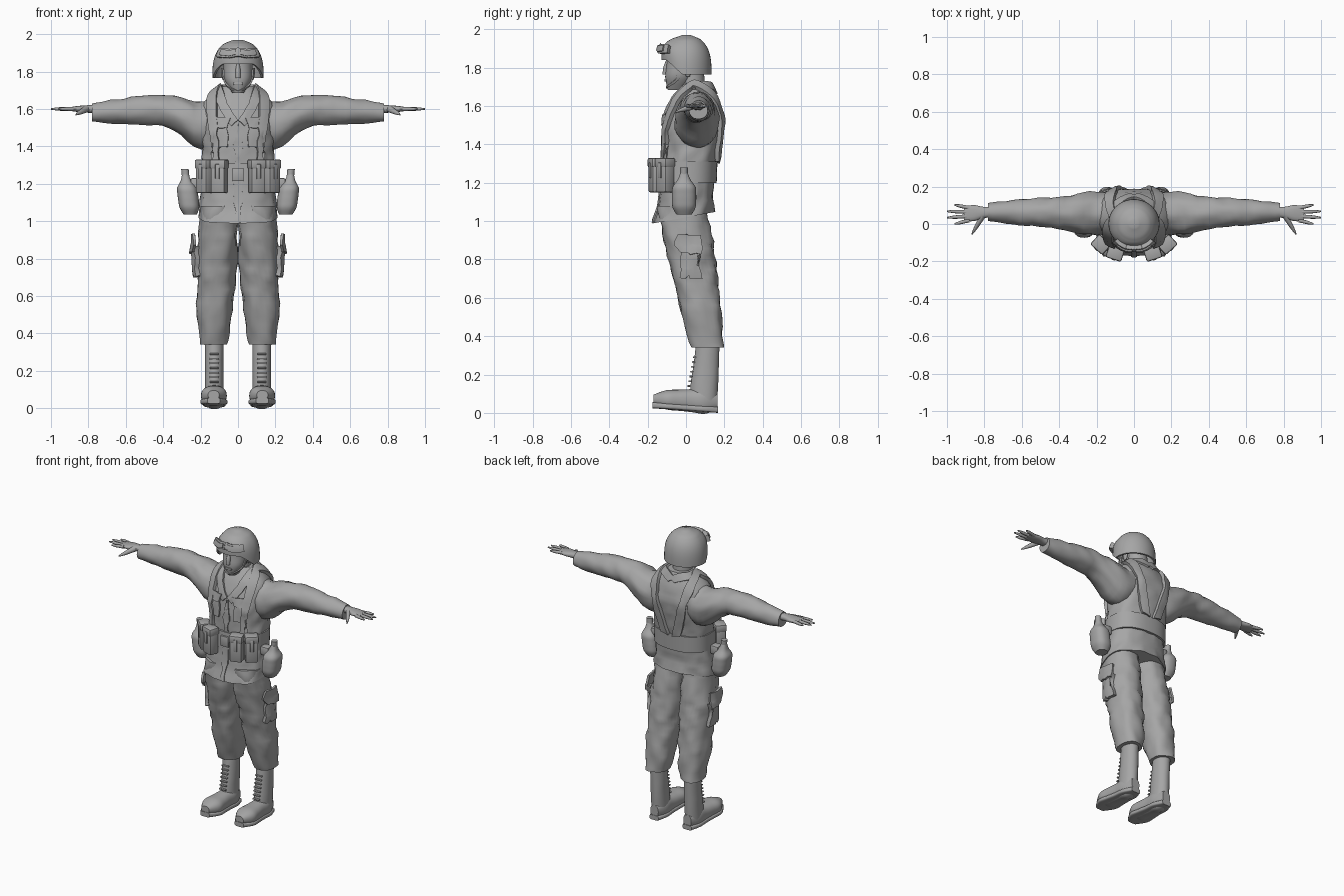
import bpy
import bmesh
import math
from mathutils import Vector, Matrix, noise

cube = bpy.data.objects.get("Cube")
if cube:
    bpy.data.objects.remove(cube, do_unlink=True)

grey = bpy.data.materials.new("plain grey")
grey.use_nodes = True
grey.diffuse_color = (.38, .38, .38, 1)
grey.node_tree.nodes["Principled BSDF"].inputs["Base Color"].default_value = grey.diffuse_color
parts = []


def finish(name, bm):
    """Turn a bmesh into a named, coloured object."""
    bmesh.ops.recalc_face_normals(bm, faces=bm.faces)
    mesh = bpy.data.meshes.new(name)
    bm.to_mesh(mesh)
    bm.free()
    mesh.materials.append(grey)
    obj = bpy.data.objects.new(name, mesh)
    bpy.context.collection.objects.link(obj)
    parts.append(obj)
    return obj


def mirrored(obj):
    """Repeat a part on the other side of the body."""
    obj.modifiers.new("Mirror", "MIRROR").use_mirror_merge = False
    return obj


def smooth_rings(rings, steps=4):
    """Catmull-Rom interpolation between cross-sections."""
    padded = [rings[0]] + rings + [rings[-1]]
    for a, b, c, d in zip(padded, padded[1:], padded[2:], padded[3:]):
        for i in range(steps):
            t = i / steps
            bend = a * 2 - b * 5 + c * 4 - d
            twist = b * 3 - a - c * 3 + d
            yield b + ((c - a) * t + bend * t ** 2 + twist * t ** 3) / 2
    yield rings[-1]


def loft(name, axis, start, end, widths, depths=None, power=2.0, folds=0.0,
         shell=0.0, warp=None, sides=32):
    """Skin evenly spaced oval cross-sections along a line from start to end."""
    bm = bmesh.new()
    first, second = [i for i in range(3) if i != axis]
    last = len(widths) - 1
    rings = []
    for i, (width, depth) in enumerate(zip(widths, depths or widths)):
        centre = Vector(start).lerp(Vector(end), i / last)
        rings.append(Vector((*centre, width, depth)))
    loops = []
    for ring in smooth_rings(rings):
        loop = []
        for k in range(sides):
            angle = math.tau * k / sides
            c, s = math.cos(angle), math.sin(angle)
            offset = Vector()
            offset[first] = math.copysign(abs(c) ** (2 / power), c) * ring[3]
            offset[second] = math.copysign(abs(s) ** (2 / power), s) * ring[4]
            p = Vector(ring[:3]) + offset
            # Cloth folds
            p += offset * folds * noise.noise(Vector((abs(p.x), p.y, p.z)) * 16)
            if warp:
                warp(p)
            loop.append(bm.verts.new(p))
        loops.append(loop)
    for low, high in zip(loops, loops[1:]):
        for k in range(sides):
            n = (k + 1) % sides
            bm.faces.new((low[k], low[n], high[n], high[k]))
    bm.faces.new(loops[-1])
    if not shell:
        bm.faces.new(loops[0])
    obj = finish(name, bm)
    if shell:
        obj.modifiers.new("Shell", "SOLIDIFY").thickness = shell
    return obj


def strip(name, target, thick, across, path, lift=0.0, along=8, cells=5):
    """A cloth strip that follows a path and lies on the surface of a target."""
    bm = bmesh.new()
    points = [Vector(p) for p in path]
    centres = [a.lerp(b, i / along) for a, b in zip(points, points[1:]) for i in range(along)]
    centres.append(points[-1])
    rows = [[bm.verts.new(centre + Vector(across) * (j / cells - .5)) for j in range(cells + 1)]
            for centre in centres]
    for low, high in zip(rows, rows[1:]):
        for j in range(cells):
            bm.faces.new((low[j], low[j + 1], high[j + 1], high[j]))
    obj = finish(name, bm)
    wrap = obj.modifiers.new("Wrap", "SHRINKWRAP")
    wrap.target = target
    wrap.wrap_mode = "ABOVE_SURFACE"
    wrap.offset = lift + thick * .4
    solid = obj.modifiers.new("Thickness", "SOLIDIFY")
    solid.thickness, solid.offset = thick, 0
    return obj


def box(name, place, size, turn=0.0, bevel=.01):
    """A bevelled box turned about the vertical."""
    bm = bmesh.new()
    rotation = Matrix.Rotation(math.radians(turn), 3, "Z")
    bmesh.ops.create_cube(bm, size=1, matrix=Matrix.LocRotScale(Vector(place), rotation, Vector(size)))
    obj = finish(name, bm)
    edge = obj.modifiers.new("Bevel", "BEVEL")
    edge.width, edge.segments = bevel, 2
    return obj


def raise_hem(p):
    """Lift the back of the jacket hem and drop the front."""
    p.z += p.y * .8 * max(0, 1.25 - p.z)


def droop_armpit(p):
    """Widen the sleeve down into the armpit."""
    p.z -= .1 * math.exp(-((p.x - .18) / .13) ** 2)


def raise_brow(p):
    """Cut the helmet rim higher over the face."""
    front = min(1, max(0, (-p.y - .02) / .08))
    p.z += front * .075 * max(0, 1 - (p.z - 1.765) / .2)


# Jacket and sleeves
jacket = loft("jacket", 2, (0, -.01, 1.02), (0, .055, 1.72),
              (.21, .2, .19, .19, .19, .2, .19, .085), (.16, .14, .14, .14, .15, .15, .125, .07),
              power=2.4, folds=.07, warp=raise_hem, sides=48)
mirrored(loft("sleeves", 0, (.1, .055, 1.61), (.78, .065, 1.58),
              (.11, .115, .09, .077, .065, .048), (.13, .12, .085, .077, .066, .05),
              folds=.12, warp=droop_armpit))

# Hands, with the outer fingers shorter
mirrored(loft("palms", 0, (.75, .065, 1.6), (.91, .055, 1.6),
              (.03, .03, .043, .038), (.024, .02, .016, .008), power=2.4, sides=16))
for i, finger in enumerate(("index", "middle", "ring", "little")):
    reach = .96 if finger in ("index", "little") else 1
    mirrored(loft(finger + "_fingers", 0, (.88, .02 + i * .022, 1.6), (reach, i * .034, 1.6),
                  (.011, .01, .009, .004), sides=12))
mirrored(loft("thumbs", 1, (.81, .04, 1.6), (.866, -.055, 1.57),
              (.018, .015, .011, .004), sides=12))

# Trousers with thigh pockets
trousers = loft("trouser_legs", 2, (.1, -.02, 1.08), (.13, .112, .34),
                (.1, .103, .107, .1, .095, .075), (.13, .13, .12, .11, .103, .08),
                power=2.2, folds=.14)
strip_up = (0, 0, .16)
mirrored(strip("thigh_pockets", trousers, .028, strip_up, [(.3, -.06, .78), (.3, .09, .78)]))
mirrored(strip("thigh_pocket_flaps", trousers, .014, (0, 0, .08),
               [(.3, -.07, .88), (.3, .09, .88)], lift=.025))
mirrored(trousers)

# Boots
mirrored(loft("boot_shafts", 2, (.127, .09, .05), (.127, .115, .38),
              [.05] * 3, (.075, .068, .06), folds=.05))
foot_widths = (.03, .054, .056, .063, .067, .03)
mirrored(loft("boot_feet", 1, (.125, .165, .06), (.13, -.17, .07),
              foot_widths, (.04, .067, .06, .055, .05, .025), power=2.3))
mirrored(loft("boot_soles", 1, (.125, .168, .016), (.13, -.174, .04),
              [width + .004 for width in foot_widths], [.016] * len(foot_widths), power=4))
for i in range(7):
    mirrored(box("boot_laces", (.127, .015 + i * .005, .14 + i * .025), (.05, .016, .009), bevel=.003))

# Head and neck
loft("neck", 2, (0, .04, 1.6), (0, .03, 1.8), [.063] * 2)
head = loft("head", 2, (0, -.05, 1.685), (0, 0, 1.88),
            (.03, .07, .077, .078), (.045, .075, .085, .098), power=2.2)
loft("nose", 2, (0, -.108, 1.765), (0, -.093, 1.84), (.014, .014, .009), (.014, .018, .01), sides=12)
box("lips", (0, -.105, 1.735), (.05, .016, .014), bevel=.005)
mirrored(loft("ears", 2, (.078, .01, 1.755), (.08, .01, 1.82), (.005, .011, .01), (.01, .02, .02), sides=12))
mirrored(strip("chin_straps", head, .008, (0, .02, 0),
               [(.1, -.02, 1.81), (.08, -.05, 1.73), (0, -.12, 1.69)]))

# Helmet dome with goggles resting on it
dome = [math.sqrt(1 - (i / 10.1) ** 3) for i in range(11)]
helmet = loft("helmet", 2, (0, .002, 1.765), (0, .002, 1.97),
              [r * .137 for r in dome], [r * .131 for r in dome],
              shell=.012, warp=raise_brow, sides=40)
mirrored(strip("goggle_frame", helmet, .026, (0, 0, .054),
               [(0, -.15, 1.91), (.05, -.14, 1.9), (.12, -.1, 1.905)]))
mirrored(strip("goggle_lenses", helmet, .008, (0, 0, .034),
               [(.012, -.16, 1.91), (.05, -.15, 1.9), (.1, -.12, 1.905)], lift=.024))

# Collar, front opening and chest pockets
mirrored(strip("collar", jacket, .014, (.04, 0, -.04),
               [(0, .18, 1.69), (.1, .1, 1.71), (.1, -.02, 1.68), (.08, -.1, 1.62), (.02, -.15, 1.53)]))
strip("front_placket", jacket, .008, (.04, 0, 0), [(0, -.2, 1.53), (0, -.2, 1)], along=24)
mirrored(strip("chest_pockets", jacket, .012, strip_up, [(.06, -.17, 1.48), (.16, -.15, 1.48)]))
mirrored(strip("chest_pocket_flaps", jacket, .01, (0, 0, .06),
               [(.055, -.17, 1.54), (.165, -.15, 1.54)], lift=.01))

# Shoulder straps and belt
mirrored(strip("shoulder_straps", jacket, .024, (.065, 0, 0),
               [(.14, -.16, 1.3), (.15, -.14, 1.5), (.13, .04, 1.75), (.13, .22, 1.58), (.05, .2, 1.3)]))
loft("belt", 2, (0, .01, 1.2), (0, .014, 1.31), [.197] * 2, [.15] * 2, power=2.4, sides=48)
box("belt_buckle", (0, -.142, 1.25), (.06, .016, .07), bevel=.004)

# Ammunition pouches
for name, x, y, turn in (("inner", .1, -.155, 18), ("outer", .178, -.11, 42)):
    mirrored(box(name + "_pouches", (x, y, 1.235), (.08, .065, .17), turn))
    mirrored(box(name + "_pouch_flaps", (x, y, 1.305), (.088, .073, .05), turn))
    mirrored(box(name + "_pouch_tabs", (x, y, 1.265), (.022, .079, .08), turn, bevel=.003))

# Canteens with caps and hangers
bottle = (.035, .052, .055, .055, .052, .03, .017)
mirrored(loft("canteens", 2, (.255, -.01, 1.035), (.282, -.01, 1.25),
              bottle, [width * 1.15 for width in bottle], power=2.4))
mirrored(loft("canteen_caps", 2, (.28, -.01, 1.24), (.284, -.01, 1.28), [.02] * 2, sides=16))
mirrored(box("canteen_hangers", (.225, -.01, 1.2), (.06, .06, .06)))

# Apply modifiers and smooth the surfaces
for obj in bpy.context.selected_objects:
    obj.select_set(False)
for obj in parts:
    obj.select_set(True)
bpy.context.view_layer.objects.active = parts[0]
bpy.ops.object.convert(target="MESH")
bpy.ops.object.shade_smooth_by_angle(angle=math.radians(40))
